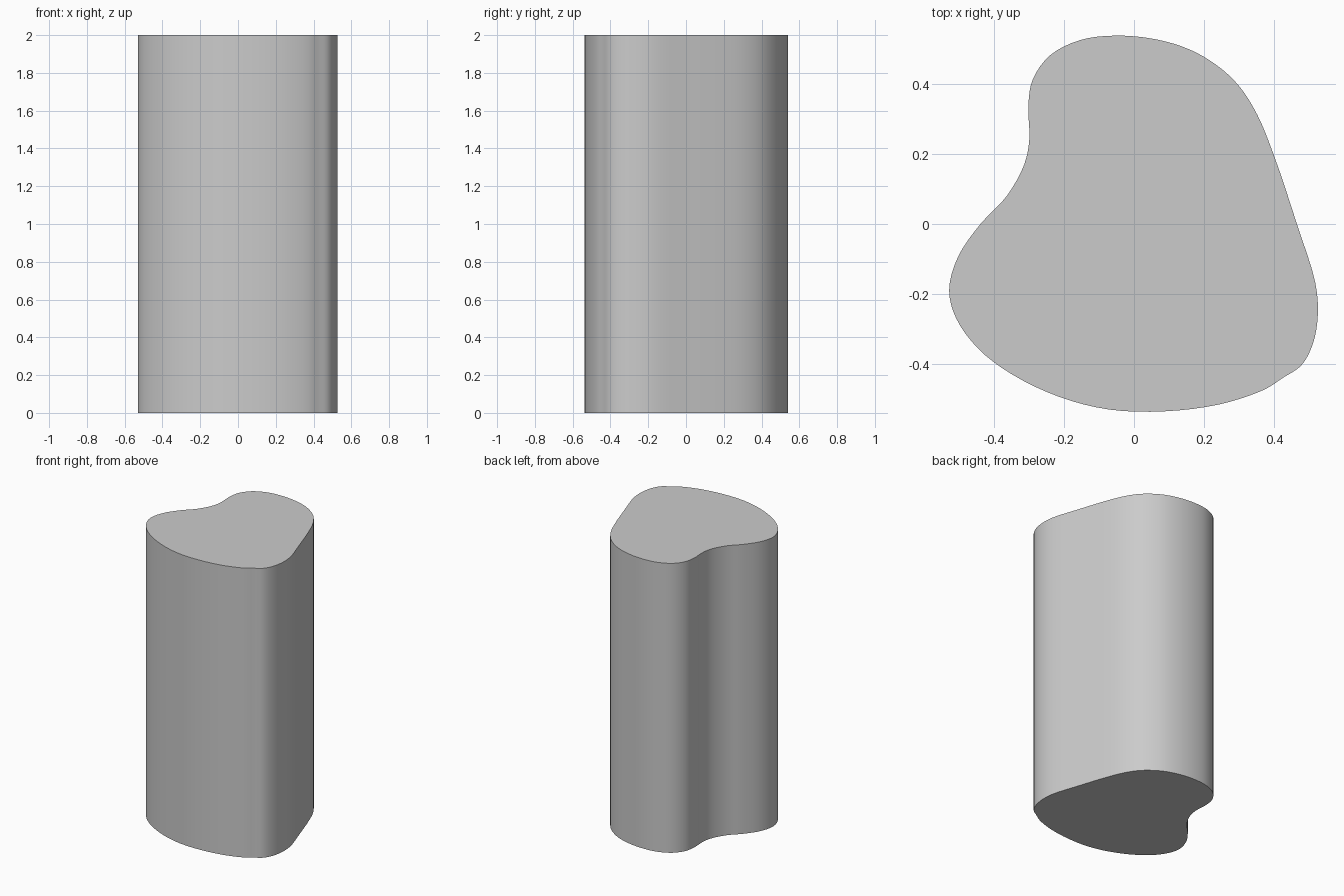
import bpy, bmesh, math
from mathutils import Vector

if "Cube" in bpy.data.objects:
    bpy.data.objects.remove(bpy.data.objects["Cube"])

# Control points of the rounded footprint, counter-clockwise
OUTLINE = [
    (0.527, -0.26), (0.52, -0.17), (0.467, 0.0), (0.40, 0.20), (0.353, 0.314),
    (0.30, 0.397), (0.24, 0.453), (0.16, 0.50), (0.06, 0.53), (-0.055, 0.54),
    (-0.155, 0.527), (-0.24, 0.484), (-0.29, 0.415), (-0.303, 0.34),
    (-0.30, 0.243), (-0.315, 0.17), (-0.365, 0.08), (-0.44, 0.0),
    (-0.505, -0.095), (-0.53, -0.19), (-0.51, -0.27), (-0.447, -0.357),
    (-0.35, -0.431), (-0.213, -0.496), (-0.07, -0.532), (0.087, -0.537),
    (0.245, -0.517), (0.373, -0.475), (0.427, -0.441), (0.48, -0.405),
    (0.513, -0.343),
]
HEIGHT = 2.0
STEPS = 4


def smooth_loop(points, steps):
    """Closed centripetal Catmull-Rom curve through the points."""
    pts = [Vector(p) for p in points]
    n, result = len(pts), []
    for i in range(n):
        p = [pts[(i + k) % n] for k in (-1, 0, 1, 2)]
        t = [0.0]
        for a, b in zip(p, p[1:]):
            t.append(t[-1] + math.sqrt((b - a).length))
        for s in range(steps):
            u = t[1] + (t[2] - t[1]) * s / steps
            row = list(p)
            for level in (1, 2, 3):
                new = []
                for j in range(len(row) - 1):
                    lo, hi = (j, j + 1) if level == 1 else (
                        (j, j + 2) if level == 2 else (1, 2))
                    f = (u - t[lo]) / (t[hi] - t[lo])
                    new.append(row[j].lerp(row[j + 1], f))
                row = new
            result.append(row[0])
    return result


# Solid column: fill the footprint and extrude it upward
bm = bmesh.new()
base = bm.faces.new([bm.verts.new((p.x, p.y, 0)) for p in smooth_loop(OUTLINE, STEPS)])
extruded = bmesh.ops.extrude_face_region(bm, geom=[base], use_keep_orig=True)
top_verts = [g for g in extruded["geom"] if isinstance(g, bmesh.types.BMVert)]
bmesh.ops.translate(bm, verts=top_verts, vec=(0, 0, HEIGHT))
bmesh.ops.recalc_face_normals(bm, faces=bm.faces)

mesh = bpy.data.meshes.new("freeform_column")
bm.to_mesh(mesh)
bm.free()
column = bpy.data.objects.new("freeform_column", mesh)
bpy.context.collection.objects.link(column)

# Smooth wall with crisp rims
bpy.context.view_layer.objects.active = column
column.select_set(True)
bpy.ops.object.shade_smooth_by_angle(angle=math.radians(30))
